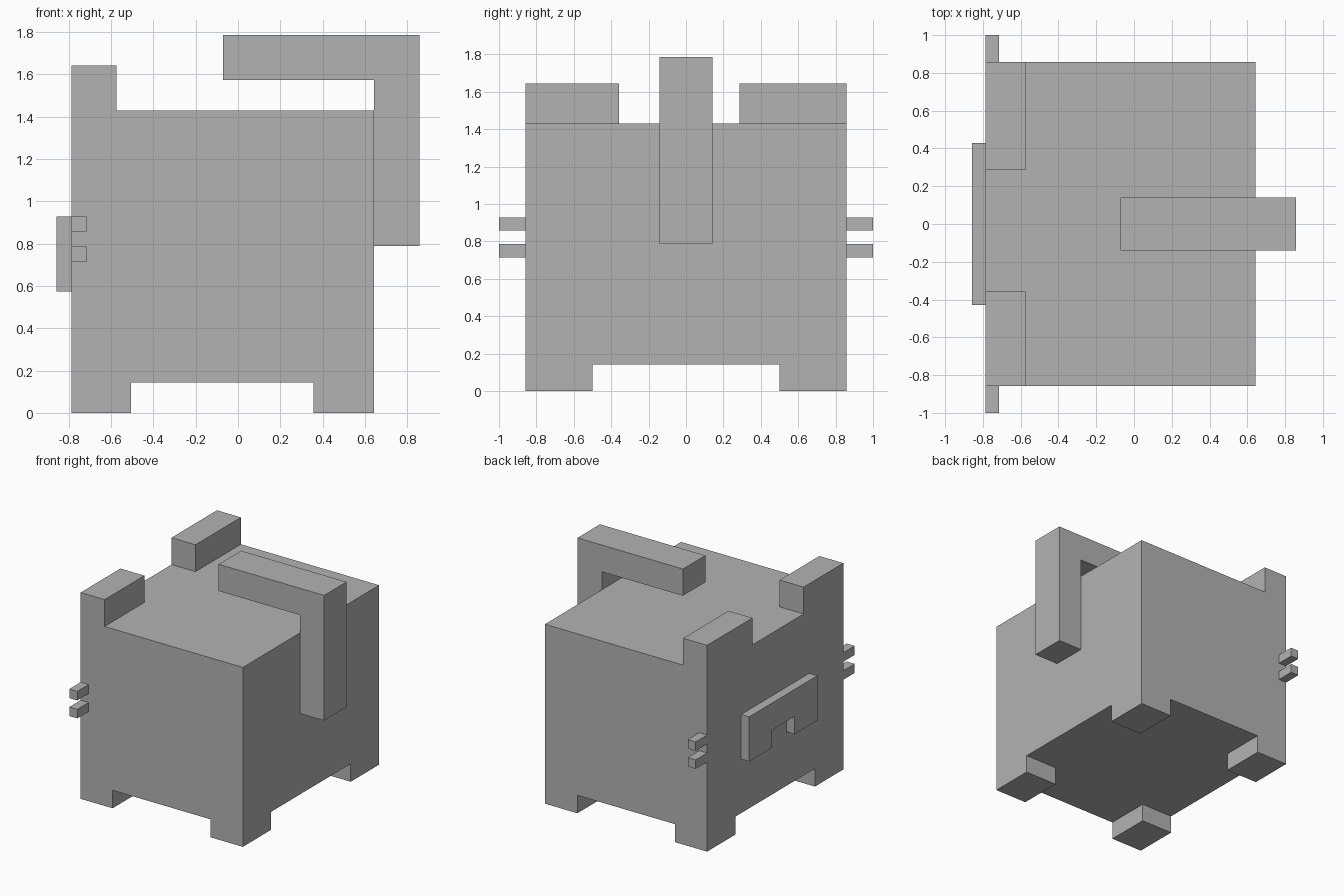
import bpy
import bmesh
from mathutils import Vector

cube = bpy.data.objects.get("Cube")
if cube:
    bpy.data.objects.remove(cube, do_unlink=True)

grey = bpy.data.materials.new("plain_grey")
grey.use_nodes = True
grey.diffuse_color = (0.45, 0.45, 0.45, 1)
grey.node_tree.nodes["Principled BSDF"].inputs["Base Color"].default_value = grey.diffuse_color


def extrude(name, outline, depth):
    """Extrude a flat outline of 3D points along the depth vector."""
    bm = bmesh.new()
    face = bm.faces.new([bm.verts.new(p) for p in outline])
    result = bmesh.ops.extrude_face_region(bm, geom=[face], use_keep_orig=True)
    verts = [g for g in result["geom"] if isinstance(g, bmesh.types.BMVert)]
    bmesh.ops.translate(bm, verts=verts, vec=Vector(depth))
    bmesh.ops.recalc_face_normals(bm, faces=bm.faces)
    mesh = bpy.data.meshes.new(name)
    bm.to_mesh(mesh)
    bm.free()
    mesh.materials.append(grey)
    obj = bpy.data.objects.new(name, mesh)
    bpy.context.collection.objects.link(obj)
    return obj


def box(name, x, y, z):
    outline = [(x[0], y[0], z[0]), (x[1], y[0], z[0]), (x[1], y[1], z[0]), (x[0], y[1], z[0])]
    return extrude(name, outline, (0, 0, z[1] - z[0]))


# Main block; the face points towards -x
FACE, REAR, SIDE = -0.786, 0.643, 0.857
BELLY, BACK = 0.143, 1.429
box("body", (FACE, REAR), (-SIDE, SIDE), (BELLY, BACK))

# Ears, the left one slightly wider
EAR_X, EAR_Z = (FACE, -0.575), (BACK, 1.643)
box("left_ear", EAR_X, (0.286, SIDE), EAR_Z)
box("right_ear", EAR_X, (-SIDE, -0.357), EAR_Z)

# Feet and paired whiskers on both sides
for side, s in (("left", 1), ("right", -1)):
    foot_y = sorted((s * 0.5, s * SIDE))
    box(side + "_face_foot", (FACE, -0.505), foot_y, (0, BELLY))
    box(side + "_tail_foot", (0.357, REAR), foot_y, (0, BELLY))
    whisker_y = sorted((s * SIDE, s))
    for level, z in (("lower", 0.714), ("upper", 0.857)):
        box(f"{side}_{level}_whisker", (FACE, -0.716), whisker_y, (z, z + 0.072))

# Muzzle plate with a notch in its lower edge
half = [(0.143, 0.714), (0.143, 0.573), (0.429, 0.573), (0.429, 0.929)]
muzzle = half + [(-y, z) for y, z in reversed(half)]
extrude("muzzle", [(FACE, y, z) for y, z in muzzle], (-0.071, 0, 0))

# Tail rising up the rear and folding forward over the back
tail = [(REAR, 0.789), (0.857, 0.789), (0.857, 1.786), (-0.071, 1.786), (-0.071, 1.573), (REAR, 1.573)]
extrude("tail", [(x, -0.141, z) for x, z in tail], (0, 0.282, 0))
